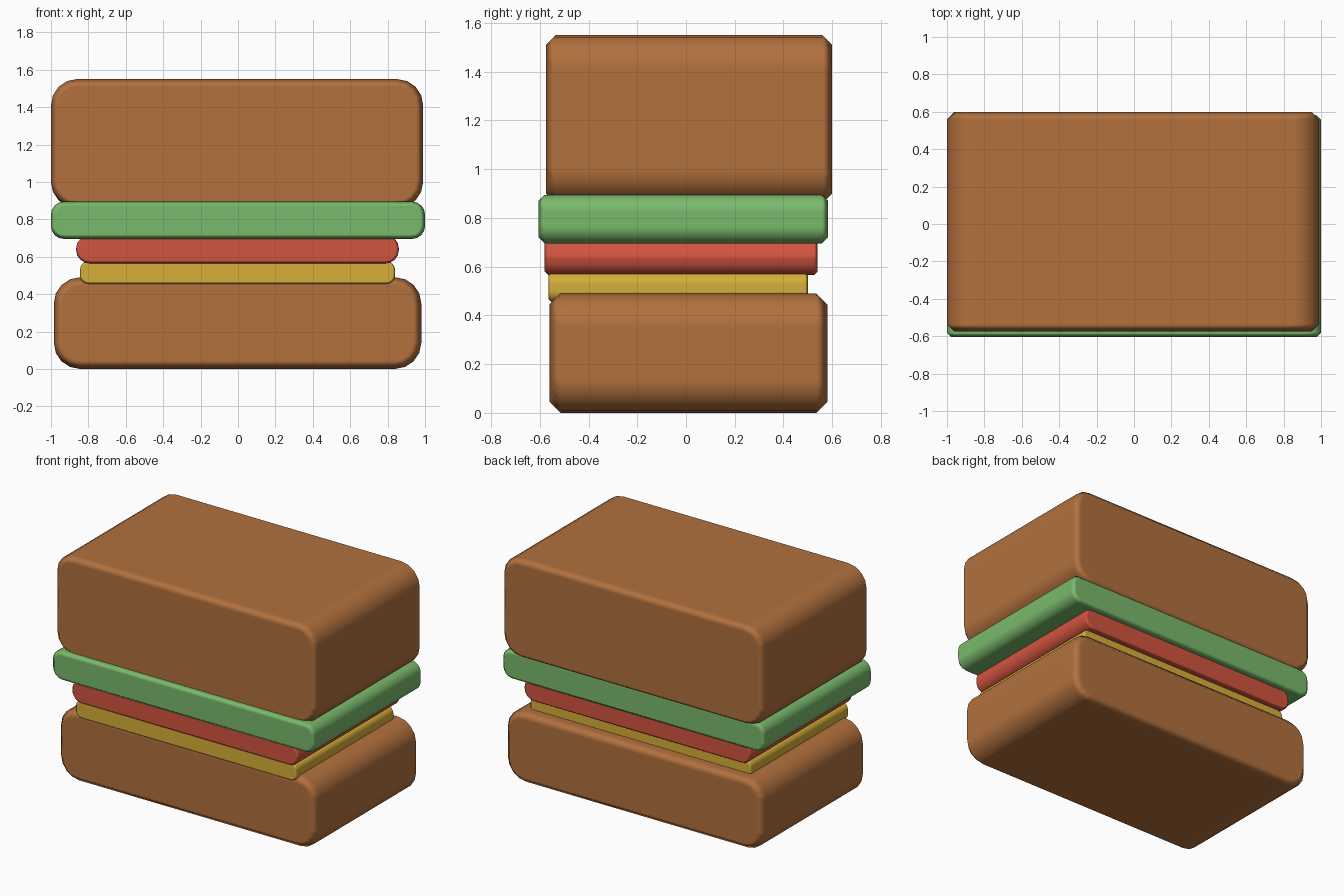
import bpy
import bmesh
from mathutils import Vector

cube = bpy.data.objects.get("Cube")
if cube:
    bpy.data.objects.remove(cube, do_unlink=True)


def make_material(name, rgb):
    mat = bpy.data.materials.new(name)
    mat.use_nodes = True
    mat.diffuse_color = (*rgb, 1)
    mat.node_tree.nodes["Principled BSDF"].inputs["Base Color"].default_value = (*rgb, 1)
    return mat


def make_layer(name, low, high, corner, rim, mat):
    """Slab with long rounded edges running front to back and chamfered end rims."""
    low, high = Vector(low), Vector(high)
    size, middle = high - low, (low + high) / 2
    bm = bmesh.new()
    bmesh.ops.create_cube(bm, size=1)
    bmesh.ops.scale(bm, vec=size, verts=bm.verts)

    # round the four front-to-back edges
    long_edges = [e for e in bm.edges
                  if abs(e.verts[0].co.y - e.verts[1].co.y) > size.y / 2]
    bmesh.ops.bevel(bm, geom=long_edges, offset=corner, segments=4,
                    profile=0.5, affect='EDGES')

    # chamfer the outlines of the front and back faces
    rims = [e for e in bm.edges
            if abs(e.verts[0].co.y - e.verts[1].co.y) < size.y / 2]
    bmesh.ops.bevel(bm, geom=rims, offset=rim, segments=1,
                    profile=0.5, affect='EDGES')
    bmesh.ops.recalc_face_normals(bm, faces=bm.faces)
    for face in bm.faces:
        face.smooth = True

    mesh = bpy.data.meshes.new(name)
    bm.to_mesh(mesh)
    bm.free()
    mesh.materials.append(mat)
    obj = bpy.data.objects.new(name, mesh)
    obj.location = middle
    bpy.context.collection.objects.link(obj)
    # keep the broad sides flat while the edges blend smoothly
    weighted = obj.modifiers.new("flat_sides", 'WEIGHTED_NORMAL')
    weighted.weight = 100
    return obj


bread = make_material("bread brown", (0.445, 0.165, 0.048))
green = make_material("lettuce green", (0.195, 0.491, 0.150))
red = make_material("tomato red", (0.645, 0.089, 0.051))
yellow = make_material("cheese yellow", (0.672, 0.429, 0.040))

# bread slices
make_layer("bottom_bread", (-0.985, -0.56, 0), (0.98, 0.58, 0.49), 0.14, 0.045, bread)
make_layer("top_bread", (-1, -0.575, 0.86), (0.99, 0.6, 1.55), 0.14, 0.04, bread)

# fillings
make_layer("cheese", (-0.845, -0.565, 0.455), (0.84, 0.5, 0.575), 0.045, 0.012, yellow)
make_layer("tomato", (-0.865, -0.58, 0.565), (0.86, 0.54, 0.715), 0.07, 0.015, red)
make_layer("lettuce", (-1, -0.605, 0.695), (1, 0.582, 0.895), 0.07, 0.025, green)
